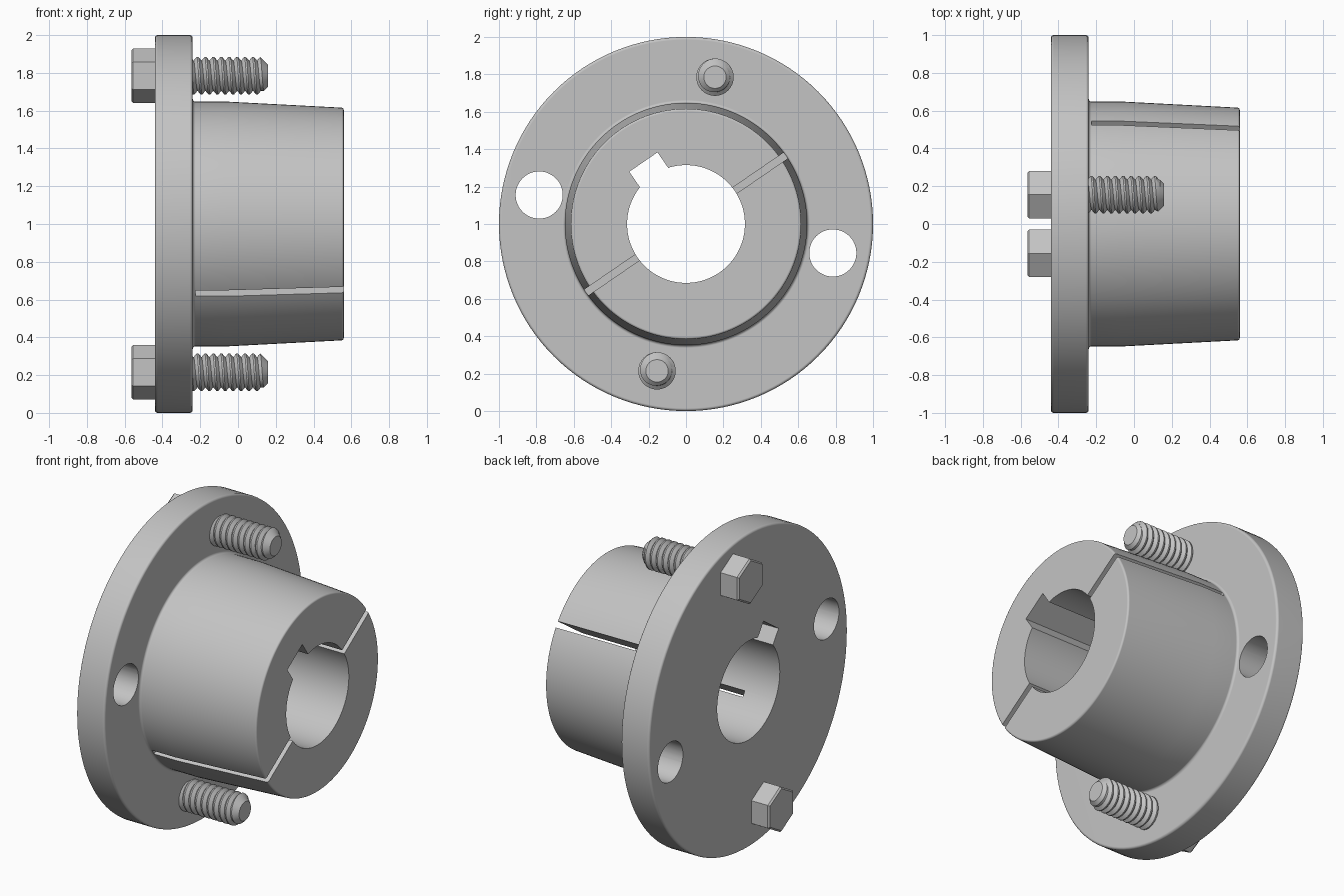
import bpy, bmesh, math
from mathutils import Matrix

cube = bpy.data.objects.get("Cube")
if cube:
    bpy.data.objects.remove(cube, do_unlink=True)

steel = bpy.data.materials.new("plain grey steel")
steel.use_nodes = True
GREY = (0.55, 0.55, 0.55, 1)
steel.diffuse_color = GREY
steel.node_tree.nodes["Principled BSDF"].inputs["Base Color"].default_value = GREY


def make(name, bm, y=0, z=1):
    """Turn a bmesh into an object placed on an axis parallel to x."""
    bmesh.ops.remove_doubles(bm, verts=bm.verts, dist=1e-5)
    bmesh.ops.recalc_face_normals(bm, faces=bm.faces)
    mesh = bpy.data.meshes.new(name)
    bm.to_mesh(mesh)
    bm.free()
    mesh.materials.append(steel)
    ob = bpy.data.objects.new(name, mesh)
    bpy.context.collection.objects.link(ob)
    ob.location = (0, y, z)
    return ob


def smooth(ob):
    bpy.ops.object.select_all(action='DESELECT')
    ob.select_set(True)
    bpy.context.view_layer.objects.active = ob
    bpy.ops.object.shade_smooth_by_angle(angle=math.radians(30))


def revolve(profile, segments, ring=False):
    """Spin (x, radius) points about x; ring joins last to first, else cap the ends."""
    bm = bmesh.new()
    loops = []
    for x, r in profile:
        angles = [math.pi / 2 + math.tau * i / segments for i in range(segments)]
        loops.append([bm.verts.new((x, r * math.cos(a), r * math.sin(a))) for a in angles])
    pairs = list(zip(loops, loops[1:]))
    if ring:
        pairs.append((loops[-1], loops[0]))
    else:
        bm.faces.new(loops[0])
        bm.faces.new(loops[-1])
    for a, b in pairs:
        for i in range(segments):
            j = (i + 1) % segments
            bm.faces.new((a[i], a[j], b[j], b[i]))
    return bm


def arc(x, r, radius, start, end, steps=4):
    angles = [math.radians(start + (end - start) * i / steps) for i in range(steps + 1)]
    return [(x + radius * math.cos(a), r + radius * math.sin(a)) for a in angles]


def box(x0, x1, y0, y1, width, angle):
    bm = bmesh.new()
    bmesh.ops.create_cube(bm, size=1)
    bmesh.ops.scale(bm, vec=(x1 - x0, y1 - y0, width), verts=bm.verts)
    bmesh.ops.translate(bm, vec=((x0 + x1) / 2, (y0 + y1) / 2, 0), verts=bm.verts)
    bmesh.ops.transform(bm, matrix=Matrix.Rotation(math.radians(angle), 4, 'X'), verts=bm.verts)
    return bm


# Flange and tapered hub, turned as one ring around the bore
BORE = 0.315
BACK, FACE, TIP = -0.44, -0.24, 0.56
profile = [(BACK, BORE)]
profile += arc(BACK + 0.015, 0.985, 0.015, 180, 90)
profile += arc(FACE - 0.015, 0.985, 0.015, 90, 0)
profile += arc(FACE + 0.015, 0.663, 0.015, 180, 270)
profile += [(-0.06, 0.648)]
profile += arc(TIP - 0.012, 0.604, 0.012, 87, 0)
profile += [(TIP, BORE)]
body = make("flanged_hub", revolve(profile, 128, ring=True))

# Cutters: clamping slot, keyway and two clear holes
TILT = 34.5
BOLT_Y, BOLT_Z = 0.155, 0.785
cutters = [
    make("slot_cutter", box(-0.225, 0.7, -0.8, 0.8, 0.038, TILT)),
    make("keyway_cutter", box(-0.6, 0.7, 0.1, 0.402, 0.183, TILT + 90)),
]
for s in (1, -1):
    hole = revolve([(-0.6, 0.126), (0, 0.126)], 48)
    cutters.append(make("hole_cutter", hole, s * BOLT_Z, 1 - s * BOLT_Y))

bpy.context.view_layer.objects.active = body
for cutter in cutters:
    mod = body.modifiers.new("cut", 'BOOLEAN')
    mod.operation = 'DIFFERENCE'
    mod.solver = 'EXACT'
    mod.object = cutter
    bpy.ops.object.modifier_apply(modifier=mod.name)
    bpy.data.objects.remove(cutter, do_unlink=True)
smooth(body)
weighted = body.modifiers.new("even_shading", 'WEIGHTED_NORMAL')
weighted.keep_sharp = True


def thread():
    """Right-handed helical ridge, trimmed to the chamfered bolt end."""
    pitch, turn_steps, turns = 0.042, 32, 12
    ridge = [(0, 0.08), (0.4, 0.1), (0.6, 0.1), (1, 0.08)]
    bm = bmesh.new()
    rows = []
    for i in range(turn_steps * turns + 1):
        a = math.tau * i / turn_steps
        row = []
        for p, r in ridge:
            x = min(-0.33 + pitch * (i / turn_steps + p), 0.14)
            r = min(r, 0.218 - x)
            row.append(bm.verts.new((x, r * math.cos(a), r * math.sin(a))))
        rows.append(row)
        if row[0].co.x >= 0.14:
            break
    for a, b in zip(rows, rows[1:]):
        for k in range(len(ridge) - 1):
            bm.faces.new((a[k], a[k + 1], b[k + 1], b[k]))
    bmesh.ops.dissolve_degenerate(bm, dist=1e-6, edges=bm.edges)
    return bm


# Two hex bolts on opposite sides
for s, label in ((1, "upper"), (-1, "lower")):
    y, z = s * BOLT_Y, 1 + s * BOLT_Z
    head = [(-0.565, 0.134), (-0.555, 0.145), (BACK, 0.145)]
    make(label + "_bolt_head", revolve(head, 6), y, z)
    shank = [(-0.35, 0.079), (0.139, 0.079), (0.158, 0.06)]
    smooth(make(label + "_bolt_shank", revolve(shank, 32), y, z))
    smooth(make(label + "_bolt_thread", thread(), y, z))
